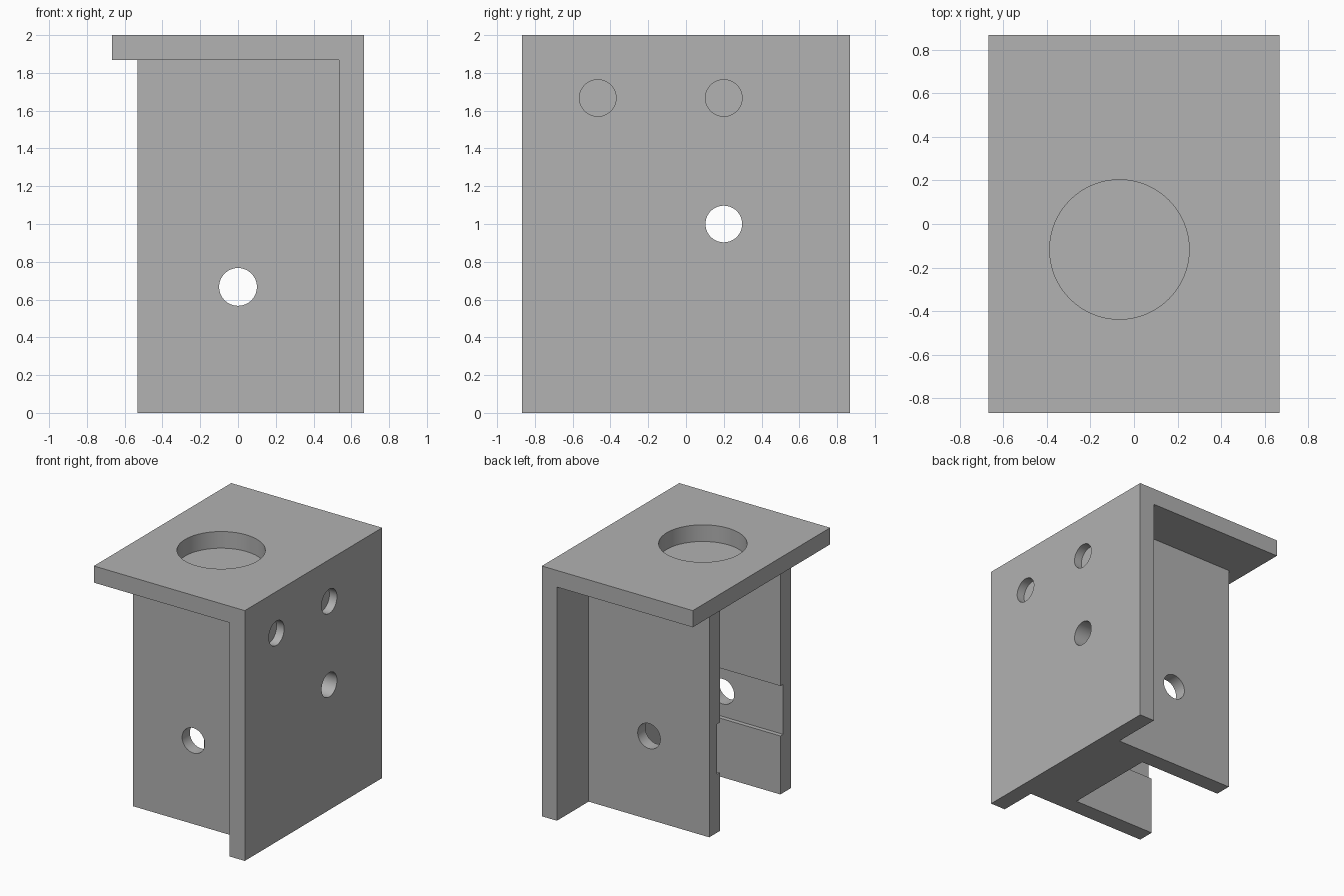
import bpy, bmesh
from mathutils import Matrix, Vector

cube = bpy.data.objects.get("Cube")
if cube:
    bpy.data.objects.remove(cube, do_unlink=True)

grey = bpy.data.materials.new("plain grey")
grey.use_nodes = True
COLOUR = (0.445, 0.445, 0.445, 1)
grey.diffuse_color = COLOUR
grey.node_tree.nodes["Principled BSDF"].inputs["Base Color"].default_value = COLOUR


def add_object(name, bm):
    bmesh.ops.recalc_face_normals(bm, faces=bm.faces)
    mesh = bpy.data.meshes.new(name)
    bm.to_mesh(mesh)
    bm.free()
    mesh.materials.append(grey)
    obj = bpy.data.objects.new(name, mesh)
    bpy.context.collection.objects.link(obj)
    return obj


def extrude_profile(name, points, direction):
    bm = bmesh.new()
    face = bm.faces.new([bm.verts.new(p) for p in points])
    result = bmesh.ops.extrude_face_region(bm, geom=[face])
    moved = [g for g in result["geom"] if isinstance(g, bmesh.types.BMVert)]
    bmesh.ops.translate(bm, verts=moved, vec=direction)
    return add_object(name, bm)


def cylinder(name, start, end, radius, sides=64):
    start, end = Vector(start), Vector(end)
    axis = end - start
    turn = Vector((0, 0, 1)).rotation_difference(axis).to_matrix().to_4x4()
    bm = bmesh.new()
    bmesh.ops.create_cone(bm, cap_ends=True, segments=sides, radius1=radius,
                          radius2=radius, depth=axis.length,
                          matrix=Matrix.Translation((start + end) / 2) @ turn)
    return add_object(name, bm)


def combine(target, tool, operation):
    # Bake the boolean, then drop the helper
    tool.hide_render = True
    mod = target.modifiers.new(operation, 'BOOLEAN')
    mod.operation, mod.solver, mod.object = operation, 'EXACT', tool
    bpy.context.view_layer.update()
    graph = bpy.context.evaluated_depsgraph_get()
    mesh = bpy.data.meshes.new_from_object(target.evaluated_get(graph))
    target.modifiers.clear()
    target.data = mesh
    bpy.data.objects.remove(tool, do_unlink=True)


W, D, H, T = 0.667, 0.867, 2.0, 0.133      # half width, half depth, height, wall
FRONT, BACK, TIP, WEB = -0.563, 0.467, -0.533, 0.2
LAP = 0.05                                 # hidden overlap between joined parts

# Top plate and side plate as one angle section
angle = [(-W, H), (W, H), (W, 0), (W - T, 0), (W - T, H - T), (-W, H - T)]
bracket = extrude_profile("mounting_bracket", [(x, -D, z) for x, z in angle], (0, 2 * D, 0))

# U-shaped channel: two cheeks joined by a thick web
root = W - T + LAP
channel = [(TIP, FRONT), (root, FRONT), (root, BACK), (TIP, BACK),
           (TIP, BACK - T), (WEB, BACK - T), (WEB, FRONT + T), (TIP, FRONT + T)]
body = extrude_profile("channel", [(x, y, 0) for x, y in channel], (0, 0, H - T + LAP))

# The channel stops level with the side plate's foot
combine(bracket, body, 'UNION')

# Shallow slide grooves in the inner cheek faces
y0, y1, low, high = FRONT + T - 0.035, BACK - T + 0.035, 0.467, 0.867
groove = [(-W, y0, low), (-W, y1, low), (-W, y1, high), (-W, y0, high)]
combine(bracket, extrude_profile("groove_cutter", groove, (W + WEB, 0, 0)), 'DIFFERENCE')

# Large top opening, cheek holes, web hole and two blind sockets
holes = [
    ((-0.067, -0.117, H - T), (-0.067, -0.117, H + 0.1), 0.32),
    ((0, -1, 0.667), (0, 1, 0.667), 0.1),
    ((0, 0.2, 1), (1, 0.2, 1), 0.097),
    ((W - 0.067, 0.2, 1.667), (1, 0.2, 1.667), 0.097),
    ((W - 0.067, -0.467, 1.667), (1, -0.467, 1.667), 0.097),
]
for start, end, radius in holes:
    combine(bracket, cylinder("hole_cutter", start, end, radius), 'DIFFERENCE')

# Smooth hole walls, crisp edges
bpy.ops.object.select_all(action='DESELECT')
bracket.select_set(True)
bpy.context.view_layer.objects.active = bracket
bpy.ops.object.shade_smooth_by_angle()
